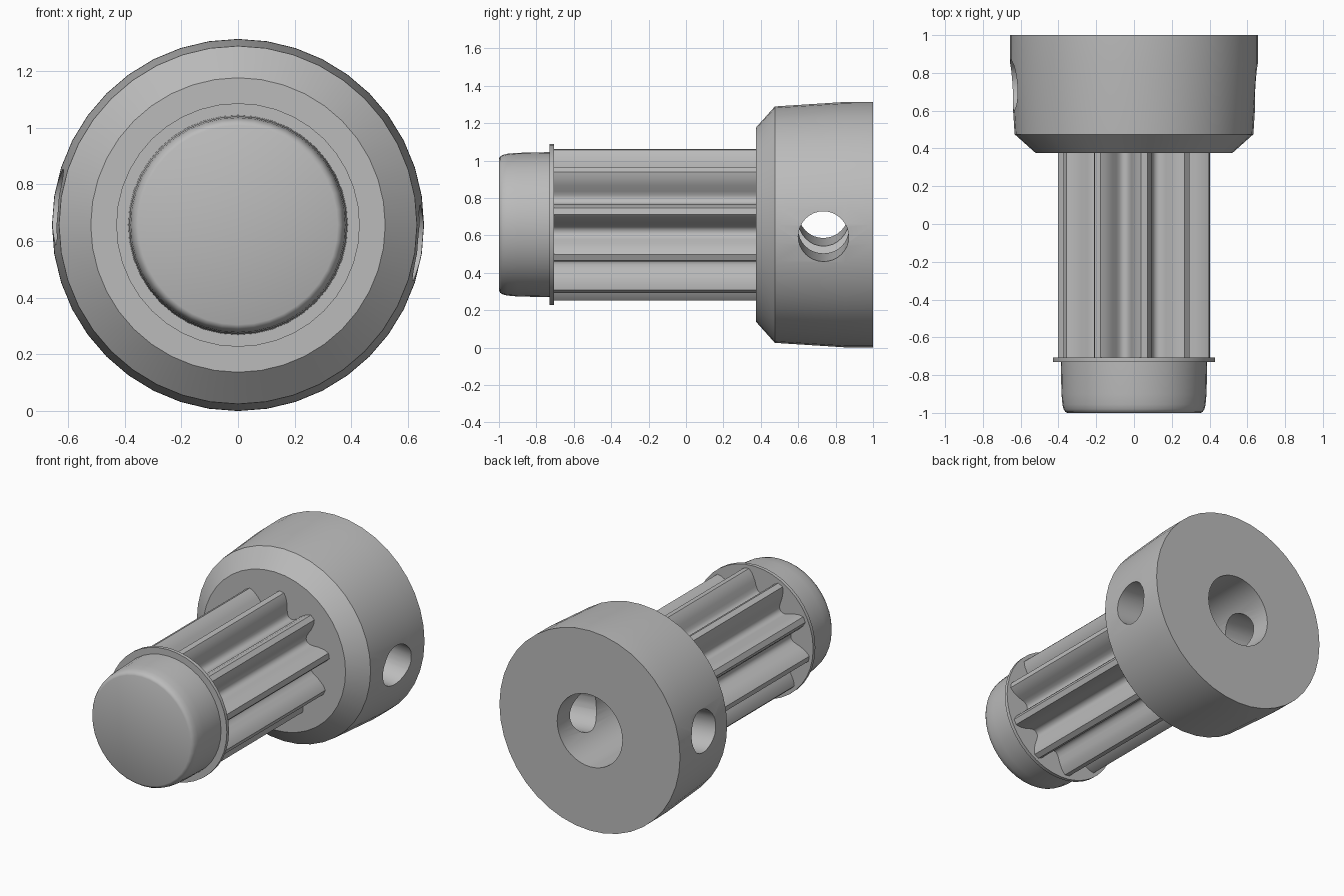
import bpy, bmesh, math

cube = bpy.data.objects.get("Cube")
if cube:
    bpy.data.objects.remove(cube, do_unlink=True)

AXIS_Z = 0.657      # height of the shaft axis, which runs along y

steel = bpy.data.materials.new("grey_steel")
steel.use_nodes = True
GREY = (0.5, 0.5, 0.5, 1)
steel.diffuse_color = GREY
steel.node_tree.nodes["Principled BSDF"].inputs["Base Color"].default_value = GREY


def finish(name, bm):
    """Turn a bmesh into a named object standing on the shaft axis."""
    bmesh.ops.remove_doubles(bm, verts=bm.verts, dist=1e-5)
    bmesh.ops.recalc_face_normals(bm, faces=bm.faces)
    mesh = bpy.data.meshes.new(name)
    bm.to_mesh(mesh)
    bm.free()
    mesh.materials.append(steel)
    obj = bpy.data.objects.new(name, mesh)
    obj.location.z = AXIS_Z
    bpy.context.collection.objects.link(obj)
    return obj


def activate(obj):
    bpy.ops.object.select_all(action="DESELECT")
    obj.select_set(True)
    bpy.context.view_layer.objects.active = obj


def smooth(obj, degrees=25):
    activate(obj)
    bpy.ops.object.shade_smooth_by_angle(angle=math.radians(degrees))


def lathe(name, profile, steps=40):
    """Spin a (y, radius) profile around the shaft axis."""
    bm = bmesh.new()
    verts = [bm.verts.new((0, y, r)) for y, r in profile]
    edges = [bm.edges.new(pair) for pair in zip(verts, verts[1:])]
    bmesh.ops.spin(bm, geom=verts + edges, cent=(0, 0, 0), axis=(0, 1, 0),
                   angle=math.tau, steps=steps, use_merge=True)
    return finish(name, bm)


# Collar with a chamfered front and a blind bore in the back
collar = lathe("collar", [
    (0.375, 0), (0.375, 0.52), (0.475, 0.632), (0.85, 0.656), (1.0, 0.657),
    (1.0, 0.237), (0.42, 0.237), (0.42, 0)])

# Slanted cross hole drilled through the collar
bpy.ops.mesh.primitive_cylinder_add(
    vertices=32, radius=0.135, depth=2, location=(0, 0.735, AXIS_Z),
    rotation=(0, math.radians(95.7), 0))
drill = bpy.context.object
drill.name = "cross_hole_cutter"
drill.hide_render = True
drill.data.materials.append(steel)
cut = collar.modifiers.new("cross_hole", "BOOLEAN")
cut.operation = "DIFFERENCE"
cut.solver = "EXACT"
cut.object = drill
activate(collar)
bpy.ops.object.modifier_apply(modifier=cut.name)
bpy.data.objects.remove(drill, do_unlink=True)
smooth(collar)

# Pinion: ten teeth with narrow tips and rounded valleys
TEETH = 10
flank = [(2.5, 0.406), (5.5, 0.38), (8.5, 0.34), (10.5, 0.305),
         (12.5, 0.284), (15, 0.273)]
tooth = [(-a, r) for a, r in reversed(flank)] + flank + [(18, 0.27)]
bm = bmesh.new()
outline = []
for i in range(TEETH):
    for a, r in tooth:
        t = math.radians(10.3 + i * 360 / TEETH + a)
        outline.append(bm.verts.new((r * math.cos(t), -0.71, r * math.sin(t))))
face = bm.faces.new(outline)
extruded = bmesh.ops.extrude_face_region(bm, geom=[face], use_keep_orig=True)
for v in extruded["geom"]:
    if isinstance(v, bmesh.types.BMVert):
        v.co.y = 0.38
smooth(finish("pinion_teeth", bm), 30)

# Thin flange between the teeth and the end cap
smooth(lathe("flange", [(-0.73, 0), (-0.73, 0.43), (-0.707, 0.43), (-0.707, 0)]))

# End cap with a rounded front rim and slight taper
smooth(lathe("end_cap", [
    (-1.0, 0), (-1.0, 0.352), (-0.994, 0.364), (-0.98, 0.373),
    (-0.955, 0.379), (-0.9, 0.384), (-0.72, 0.388), (-0.72, 0)]), 50)
